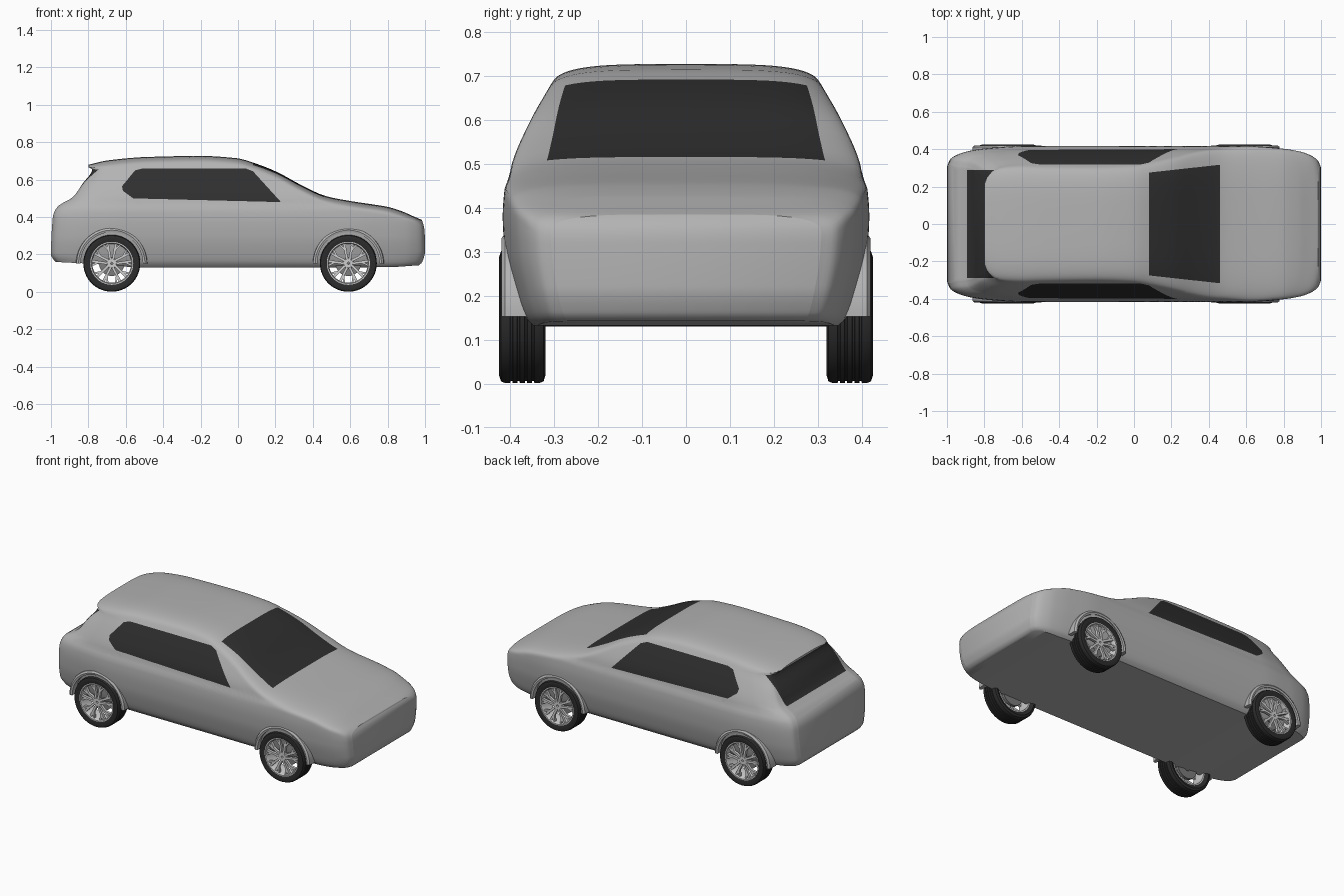
import bpy, bmesh, math
from mathutils import Vector

if "Cube" in bpy.data.objects:
    bpy.data.objects.remove(bpy.data.objects["Cube"])


def material(name, v):
    m = bpy.data.materials.new(name)
    m.use_nodes = True
    m.diffuse_color = (v, v, v, 1)
    m.node_tree.nodes["Principled BSDF"].inputs["Base Color"].default_value = (v, v, v, 1)
    return m


PAINT = material("body_grey", 0.45)
GLASS = material("dark_glass", 0.028)
RUBBER = material("tyre_black", 0.025)
ALLOY = material("alloy_silver", 0.62)
IRON = material("brake_grey", 0.2)


def curve(*pts):
    """Smooth monotone interpolation through (position, value) pairs."""
    d = [(b[1] - a[1]) / (b[0] - a[0]) for a, b in zip(pts, pts[1:])]
    m = [d[0]] + [2 * p * q / (p + q) if p * q > 0 else 0 for p, q in zip(d, d[1:])] + [d[-1]]

    def f(x):
        x = min(max(x, pts[0][0]), pts[-1][0])
        i = max(k for k in range(len(d)) if pts[k][0] <= x)
        h = pts[i + 1][0] - pts[i][0]
        t = (x - pts[i][0]) / h
        a, b = pts[i][1], pts[i + 1][1]
        return (a + (b - a) * t * t * (3 - 2 * t)
                + h * t * (1 - t) * (m[i] * (1 - t) - m[i + 1] * t))
    return f


def make_object(name, bm, mats, angle=35):
    bmesh.ops.recalc_face_normals(bm, faces=bm.faces)
    me = bpy.data.meshes.new(name)
    bm.to_mesh(me)
    bm.free()
    for m in mats:
        me.materials.append(m)
    ob = bpy.data.objects.new(name, me)
    bpy.context.collection.objects.link(ob)
    smooth(ob, angle)
    return ob


def smooth(ob, angle=35):
    bpy.ops.object.select_all(action='DESELECT')
    ob.select_set(True)
    bpy.context.view_layer.objects.active = ob
    bpy.ops.object.shade_smooth_by_angle(angle=math.radians(angle))


# Lines that shape the body
roof = curve((-1, .68), (-.83, .703), (-.5, .721), (-.2, .727), (0, .714), (.06, .698), (.2, .645),
             (.35, .565), (.47, .512), (.6, .486), (.8, .455), (.9, .432), (.95, .415), (1, .385))
floor = curve((-1, .16), (-.8, .15), (-.5, .13), (.8, .132), (1, .142))
side = curve((.13, .35), (.15, .372), (.2, .391), (.3, .412), (.38, .417), (.44, .413),
             (.47, .402), (.5, .396), (.6, .353), (.69, .302), (.73, .28))
taper = curve((-1, .76), (-.985, .84), (-.95, .89), (-.9, .93), (-.8, .97), (-.6, 1),
              (.6, 1), (.8, .965), (.9, .925), (.95, .88), (.985, .82), (1, .74))
tail = curve((.13, -.93), (.16, -.975), (.2, -1), (.4, -.99), (.45, -.97), (.48, -.93),
             (.5, -.89), (.58, -.83), (.655, -.78), (.668, -.80), (.73, -.795))
nose = curve((.13, .95), (.16, .985), (.22, 1), (.32, .998), (.38, .985), (.42, .95), (.5, .94))


def body_point(t, y, z):
    x = t
    if t < -.5:
        x = -.5 - (t + .5) / .5 * (tail(z) + .5)
    elif t > .8:
        x = .8 + (t - .8) / .2 * (nose(z) - .8)
    return Vector((x, y, z))


def half_section(t):
    zb, zt, k = floor(t), roof(t), taper(t)
    zs = zt - .045
    pts = [(0, zb), (side(zb) * k * .5, zb)]
    for i in range(30):
        z = zb + (zs - zb) * i / 30
        pts.append((side(z) * k, z))
    for i in range(13):
        a = math.pi / 2 * i / 12
        z = zs + (zt - zs) * math.sin(a) ** .7
        y = 0 if i == 12 else side(z) * k * math.cos(a) ** .5
        pts.append((y, z))
    return pts


# Body shell: lofted sections with closed ends
bm = bmesh.new()
rings = []
STATIONS = 90
for s in range(STATIONS + 1):
    t = math.sin((s / STATIONS - .5) * math.pi)
    half = half_section(t)
    loop = half + [(-y, z) for y, z in half[-2:0:-1]]
    rings.append([bm.verts.new(body_point(t, y, z)) for y, z in loop])
L, n = len(rings[0]), len(half) - 1
for a, b in zip(rings, rings[1:]):
    for i in range(L):
        j = (i + 1) % L
        bm.faces.new((a[i], a[j], b[j], b[i]))
for r in (rings[0], rings[-1]):
    for i in range(n):
        quad = [r[i], r[i + 1], r[L - i - 1], r[(L - i) % L]]
        bm.faces.new(list(dict.fromkeys(quad)))
bmesh.ops.recalc_face_normals(bm, faces=bm.faces)


# Windows: cut the outline into the shell, then colour the faces inside it
def cut_window(region, planes):
    for co, no in planes:
        faces = [f for f in bm.faces if region(f.calc_center_median(), f.normal)]
        geom = set(faces)
        for f in faces:
            geom.update(f.edges)
            geom.update(f.verts)
        bmesh.ops.bisect_plane(bm, geom=list(geom), dist=1e-5, plane_co=co, plane_no=no)
        bm.normal_update()
    for f in bm.faces:
        c = f.calc_center_median()
        if region(c, f.normal) and all((c - co).dot(no) < 0 for co, no in planes):
            f.material_index = 1


outline = [(-.62, .565), (-.55, .65), (-.51, .66), (.04, .66), (.08, .645), (.23, .48),
           (-.56, .5), (-.615, .54)]
side_planes = []
for (x0, z0), (x1, z1) in zip(outline, outline[1:] + outline[:1]):
    side_planes.append((Vector((x0, 0, z0)), Vector((z0 - z1, 0, x1 - x0)).normalized()))
for sgn in (1, -1):
    cut_window(lambda c, nr: nr.y * sgn > .3 and c.z > .46 and -.68 < c.x < .3, side_planes)
cut_window(lambda c, nr: .03 < c.x < .52 and c.z > .46 and nr.z > .3,
           [(Vector((.08, 0, 0)), Vector((-1, 0, 0))), (Vector((.46, 0, 0)), Vector((1, 0, 0)))]
           + [(Vector((.08, s * .275, 0)), Vector((-.11, s, 0)).normalized()) for s in (1, -1)])
cut_window(lambda c, nr: c.x < -.7 and .46 < c.z < .67,
           [(Vector((0, 0, .5)), Vector((0, 0, -1))), (Vector((0, 0, .655)), Vector((0, 0, 1))),
            (Vector((0, .29, 0)), Vector((0, 1, 0))), (Vector((0, -.29, 0)), Vector((0, -1, 0)))])
body = make_object("body_shell", bm, [PAINT, GLASS])


def lathe(name, profile, x, z, s, mat, start=0, sweep=360, steps=64):
    """Turn a closed (radius, y) profile about the wheel axis."""
    bm = bmesh.new()
    full = sweep == 360
    rows = []
    for i in range(steps + (not full)):
        a = math.radians(start + sweep * i / steps)
        rows.append([bm.verts.new((x + r * math.cos(a), s * y, z + r * math.sin(a)))
                     for r, y in profile])
    for a, b in zip(rows, rows[1:] + (rows[:1] if full else [])):
        for i in range(len(profile)):
            j = (i + 1) % len(profile)
            bm.faces.new((a[i], a[j], b[j], b[i]))
    if not full:
        bm.faces.new(rows[0])
        bm.faces.new(rows[-1])
    return make_object(name, bm, [mat])


WHEEL_Z = .153
tyre = [(.113, .33), (.135, .32), (.148, .324), (.152, .334)]
for g in (.348, .364, .381, .397):
    tyre += [(.152, g - .003), (.147, g - .002), (.147, g + .002), (.152, g + .003)]
tyre += [(.152, .411), (.148, .421), (.135, .425), (.113, .418)]
rim = [(.106, .33), (.115, .33), (.115, .419), (.109, .419), (.104, .408)]
arch = [(.166, .35), (.166, .417), (.177, .42), (.188, .412), (.191, .36)]
hub = [(.006, .395), (.006, .412), (.024, .412), (.03, .405), (.03, .395)]
brake = [(.02, .345), (.02, .362), (.068, .362), (.068, .345)]


def spokes(name, x, s):
    """Five pairs of tapered spokes, with short branches near the rim."""
    bm = bmesh.new()

    def bar(r0, a0, r1, a1, w):
        p = Vector((r0 * math.cos(a0), 0, r0 * math.sin(a0)))
        q = Vector((r1 * math.cos(a1), 0, r1 * math.sin(a1)))
        d = (q - p).normalized()
        across = Vector((-d.z, 0, d.x)) * w
        vs = [bm.verts.new((x + v.x, s * y, WHEEL_Z + v.z))
              for y in (.396, .412) for v in (p - across, p + across, q + across, q - across)]
        for f in ((0, 1, 2, 3), (4, 5, 6, 7), (0, 1, 5, 4), (1, 2, 6, 5), (2, 3, 7, 6), (3, 0, 4, 7)):
            bm.faces.new([vs[k] for k in f])

    for i in range(5):
        a = math.pi / 2 + i * math.tau / 5
        for e in (1, -1):
            bar(.024, a + e * .35, .108, a + e * .2, .0065)
            bar(.07, a + e * .23, .108, a + e * .42, .005)
    return make_object(name, bm, [ALLOY])


# Wheels, arches and wheel wells
for end, x in (("front", .59), ("rear", -.675)):
    for label, s in (("left", 1), ("right", -1)):
        tag = f"{end}_{label}_"
        bm = bmesh.new()
        bmesh.ops.create_cone(bm, cap_ends=True, segments=64, radius1=.168, radius2=.168, depth=.3)
        for v in bm.verts:
            v.co = (x + v.co.x, s * .45 + v.co.z, WHEEL_Z + v.co.y)
        cutter = make_object(tag + "well_cutter", bm, [PAINT])
        cutter.hide_render = True
        mod = body.modifiers.new("wheel_well", 'BOOLEAN')
        mod.object, mod.operation, mod.solver = cutter, 'DIFFERENCE', 'EXACT'
        bpy.context.view_layer.objects.active = body
        bpy.ops.object.modifier_apply(modifier=mod.name)
        bpy.data.objects.remove(cutter)
        lathe(tag + "tyre", tyre, x, WHEEL_Z, s, RUBBER)
        lathe(tag + "rim", rim, x, WHEEL_Z, s, ALLOY)
        lathe(tag + "hub", hub, x, WHEEL_Z, s, ALLOY, steps=32)
        lathe(tag + "brake_disc", brake, x, WHEEL_Z, s, IRON, steps=32)
        spokes(tag + "spokes", x, s)
        lathe(tag + "arch", arch, x, WHEEL_Z, s, PAINT, 0, 180, 40)
smooth(body)
